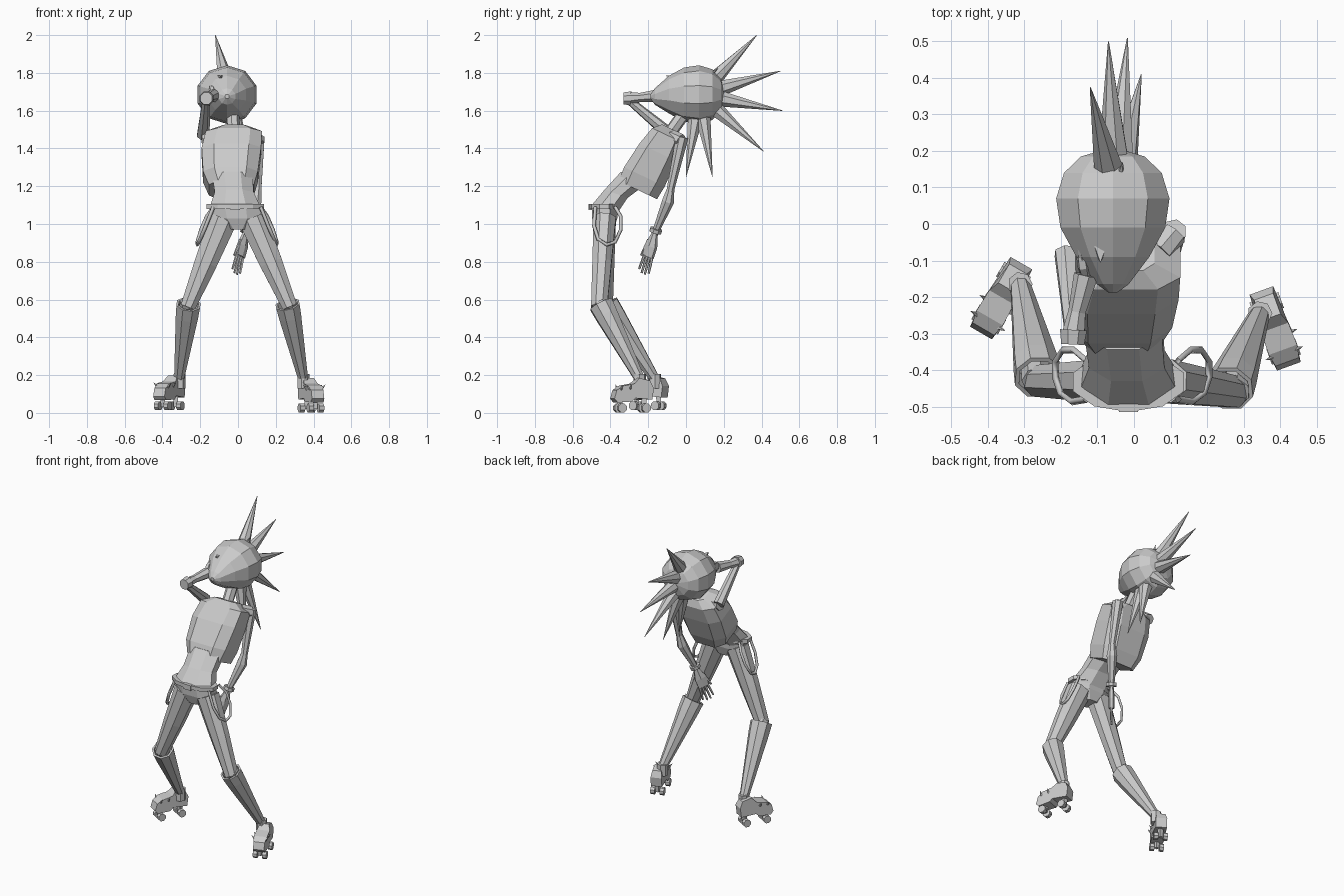
import bpy, bmesh, math
from mathutils import Vector as V

if "Cube" in bpy.data.objects:
    bpy.data.objects.remove(bpy.data.objects["Cube"])

grey = bpy.data.materials.new("plain_grey")
grey.use_nodes = True
grey.diffuse_color = (0.6, 0.6, 0.6, 1)
grey.node_tree.nodes["Principled BSDF"].inputs["Base Color"].default_value = (0.6, 0.6, 0.6, 1)


def finish(name, bm):
    bmesh.ops.recalc_face_normals(bm, faces=bm.faces)
    mesh = bpy.data.meshes.new(name)
    bm.to_mesh(mesh)
    bm.free()
    mesh.materials.append(grey)
    ob = bpy.data.objects.new(name, mesh)
    bpy.context.collection.objects.link(ob)
    return ob


def loft(name, rings, n=8, u=None, v=None, power=1):
    """Skin rings of (centre, rx, ry); a power under 1 makes them boxier."""
    axis = (V(rings[-1][0]) - V(rings[0][0])).normalized()
    if u is None:
        u = axis.cross(V((0, 1, 0)) if abs(axis.y) < 0.9 else V((0, 0, 1))).normalized()
        v = axis.cross(u)
    bm = bmesh.new()
    loops = []
    for c, rx, ry in rings:
        loop = []
        for i in range(n):
            a = 2 * math.pi * (i + 0.5) / n
            p, q = (math.copysign(abs(t) ** power, t) for t in (math.cos(a), math.sin(a)))
            loop.append(bm.verts.new(V(c) + u * rx * p + v * ry * q))
        loops.append(loop)
    for a, b in zip(loops, loops[1:]):
        for i in range(n):
            j = (i + 1) % n
            bm.faces.new((a[i], a[j], b[j], b[i]))
    bm.faces.new(loops[0])
    bm.faces.new(loops[-1])
    return finish(name, bm)


def limb(name, points, n=7):
    return loft(name, [(p, r, r) for p, r in points], n)


def spike(name, base, tip, r, n=7):
    return limb(name, [(base, r), (tip, r * 0.03)], n)


def extrude(name, origin, fwd, side, outline, half):
    """Slab whose outline lies in the forward/up plane, with a width factor per point."""
    bm = bmesh.new()
    walls = [[bm.verts.new(origin + fwd * f + V((0, 0, z)) + side * s * w)
              for f, z, w in outline] for s in (-half, half)]
    for w in walls:
        bm.faces.new(w)
    for i in range(len(outline)):
        j = (i + 1) % len(outline)
        bm.faces.new((walls[0][i], walls[0][j], walls[1][j], walls[1][i]))
    return finish(name, bm)


X, Y, Z = V((1, 0, 0)), V((0, 1, 0)), V((0, 0, 1))

# Head: egg lying on its back, chin forward
profile = [(-0.188, 0.012, 1.675), (-0.165, 0.045, 1.675), (-0.09, 0.103, 1.685),
           (-0.01, 0.148, 1.685), (0.07, 0.16, 1.685), (0.14, 0.138, 1.685),
           (0.185, 0.09, 1.685), (0.205, 0.02, 1.685)]
loft("head", [((-0.058, y, z), r * 1.02, r * 0.97) for y, r, z in profile], 10, X, Z)
spike("nose", (-0.092, -0.05, 1.765), (-0.092, -0.105, 1.785), 0.032, 4)
spike("head_stud", (-0.04, 0.13, 1.79), (-0.03, 0.17, 1.825), 0.012, 5)

# Fan of hair spikes down the back of the head
middle = V((-0.05, 0.07, 1.685))
for i, tip in enumerate([(-0.12, 0.375, 2.0), (-0.07, 0.5, 1.81), (-0.018, 0.51, 1.6),
                         (0.02, 0.41, 1.385), (0.07, 0.14, 1.25), (0.05, 0, 1.25)]):
    base = middle + (V(tip) - middle).normalized() * 0.105
    spike(f"hair_spike_{i + 1}", base, tip, 0.044)

# Neck, shirt and waist
limb("neck", [((-0.02, -0.1, 1.46), 0.035), ((-0.03, 0.0, 1.6), 0.035)])
lean = V((0, 0.9, -0.43)).normalized()
loft("shirt", [((-0.035, -0.255, 1.18), 0.125, 0.118), ((-0.04, -0.22, 1.25), 0.152, 0.125),
               ((-0.035, -0.15, 1.38), 0.165, 0.112), ((-0.022, -0.1, 1.47), 0.156, 0.092),
               ((-0.02, -0.08, 1.505), 0.08, 0.055)], 8, X, lean, 0.6)
loft("waist", [((-0.015, -0.43, 1.08), 0.145, 0.076), ((-0.02, -0.37, 1.16), 0.112, 0.07),
               ((-0.03, -0.27, 1.25), 0.115, 0.085)], 8, X, V((0, 0.94, -0.34)))

# Hips and belt
loft("hips", [((-0.015, -0.43, 1.1), 0.145, 0.076), ((-0.005, -0.43, 1.03), 0.14, 0.072),
              ((0, -0.43, 0.97), 0.06, 0.05)], 8, X, Y)
loft("belt", [((-0.015, -0.433, z), 0.16, 0.082) for z in (1.08, 1.105)], 10, X, Y)
loft("buckle", [((-0.015, y, 1.09), 0.036, 0.024) for y in (-0.515, -0.49)], 4, X, Z)

# Straps hanging in loops at the hips
for side, s in (("left", 1), ("right", -1)):
    curve = bpy.data.curves.new(side + "_strap", "CURVE")
    curve.dimensions = "3D"
    curve.bevel_depth = 0.01
    curve.bevel_resolution = 0
    line = curve.splines.new("POLY")
    path = [(0.125, -0.48, 1.09), (0.165, -0.487, 0.99), (0.195, -0.465, 0.92), (0.21, -0.42, 0.89),
            (0.21, -0.375, 0.905), (0.19, -0.345, 0.97), (0.16, -0.345, 1.04), (0.125, -0.375, 1.09)]
    line.points.add(len(path) - 1)
    for pt, (x, y, z) in zip(line.points, path):
        pt.co = (s * x - 0.005, y, z, 1)
    curve.materials.append(grey)
    bpy.context.collection.objects.link(bpy.data.objects.new(side + "_strap", curve))


# Skate: shoe, trucks, wheels and studs
def skate(side_name, heel, toe, lift):
    heel, toe = V(heel), V(toe)
    f = (toe - heel).normalized()
    s = f.cross(Z)
    o = heel + Z * lift
    outline = [(0.005, 0.07, 0.75), (-0.003, 0.13, 0.75), (0.015, 0.17, 0.6), (0.075, 0.185, 0.6),
               (0.105, 0.155, 0.85), (0.17, 0.143, 0.9), (0.205, 0.12, 0.75),
               (0.218, 0.075, 0.75), (0.2, 0.055, 0.8), (0.12, 0.06, 0.9), (0.1, 0.078, 0.85)]
    extrude(side_name + "_skate_shoe", o, f, s, outline, 0.046)
    for end, d in (("back", 0.04), ("front", 0.175)):
        p = o + f * d
        limb(f"{side_name}_{end}_truck", [(p + Z * 0.02, 0.014), (p + Z * 0.08, 0.02)], 4)
        for w in (-1, 1):
            hub = p + Z * 0.026
            limb(f"{side_name}_{end}_wheel", [(hub + s * w * 0.016, 0.025),
                                              (hub + s * w * 0.042, 0.025)], 8)
    for d in (0.13, 0.18):
        for w in (-1, 1):
            p = o + f * d + Z * 0.125 + s * w * 0.03
            spike(side_name + "_skate_stud", p, p + s * w * 0.025 + Z * 0.025, 0.009, 5)


# Legs: thigh, open-topped boot, skate
for side, hip, knee, top, ankle, heel, toe, lift in [
        ("left", (0.075, -0.43, 1.03), (0.275, -0.46, 0.56), (0.262, -0.45, 0.575),
         (0.345, -0.245, 0.18), (0.35, -0.185, 0), (0.428, -0.4, 0), 0),
        ("right", (-0.075, -0.43, 1.03), (-0.265, -0.43, 0.56), (-0.262, -0.42, 0.575),
         (-0.312, -0.165, 0.18), (-0.31, -0.11, 0), (-0.42, -0.3, 0), 0.012)]:
    hip, knee, top, ankle = map(V, (hip, knee, top, ankle))
    loft(side + "_thigh", [(hip, 0.08, 0.064), (hip.lerp(knee, 0.5), 0.065, 0.055),
                           (knee, 0.043, 0.046)])
    limb(side + "_knee", [(knee + Z * 0.03, 0.043), (top.lerp(ankle, 0.3), 0.035)])
    limb(side + "_boot", [(ankle, 0.028), (top.lerp(ankle, 0.15), 0.064), (top, 0.068),
                          (top, 0.056), (top.lerp(ankle, 0.12), 0.05)], 8)
    limb(side + "_ankle", [(ankle - Z * 0.05, 0.034), (ankle + Z * 0.025, 0.034)])
    skate(side, heel, toe, lift)


# Hand: palm, four fingers and a thumb, reaching along d with knuckles spread along w
def hand(side, wrist, d, w, size):
    d, w, p = V(d).normalized(), V(w).normalized(), V(wrist)
    palm = [(p, 0.018, 0.014), (p + d * size * 0.3, 0.04, 0.02), (p + d * size * 0.55, 0.038, 0.018)]
    loft(side + "_palm", palm, 6, w, d.cross(w))
    for i in range(4):
        b = p + d * size * 0.5 + w * (i - 1.5) * 0.017
        limb(side + "_finger", [(b, 0.009), (b + d * size * (0.5 - 0.06 * abs(i - 1.5))
                                             + w * (i - 1.5) * 0.006, 0.006)], 5)
    b = p + d * size * 0.2 - w * 0.025
    limb(side + "_thumb", [(b, 0.011), (b + d * size * 0.4 - w * 0.022, 0.006)], 5)


# Left arm hangs behind the hip
limb("left_shoulder", [((0.07, -0.075, 1.46), 0.04), ((0.112, -0.025, 1.44), 0.036)])
limb("left_upper_arm", [((0.11, -0.02, 1.46), 0.034), ((0.105, -0.085, 1.17), 0.02)])
limb("left_forearm", [((0.105, -0.08, 1.19), 0.02), ((0.095, -0.095, 1.12), 0.033),
                      ((0.04, -0.165, 0.95), 0.017)])
limb("left_bracelet", [((0.048, -0.157, 0.975), 0.034), ((0.043, -0.163, 0.955), 0.034)], 8)
hand("left", (0.04, -0.165, 0.95), (-0.055, -0.065, -0.225), (0.6, 0.75, -0.36), 0.235)

# Right arm reaches forward and folds back to the face
limb("right_shoulder", [((-0.13, -0.11, 1.45), 0.045), ((-0.185, -0.1, 1.46), 0.036)])
limb("right_upper_arm", [((-0.185, -0.08, 1.47), 0.035), ((-0.17, -0.29, 1.645), 0.022)])
limb("right_elbow", [((-0.168, -0.33, 1.665), 0.034), ((-0.166, -0.29, 1.665), 0.04)], 8)
limb("right_forearm", [((-0.166, -0.31, 1.665), 0.034), ((-0.155, -0.24, 1.67), 0.025),
                       ((-0.13, -0.14, 1.68), 0.035)])
hand("right", (-0.13, -0.15, 1.68), (-0.02, 0.13, 0.04), (-0.1, -0.3, 0.9), 0.13)
